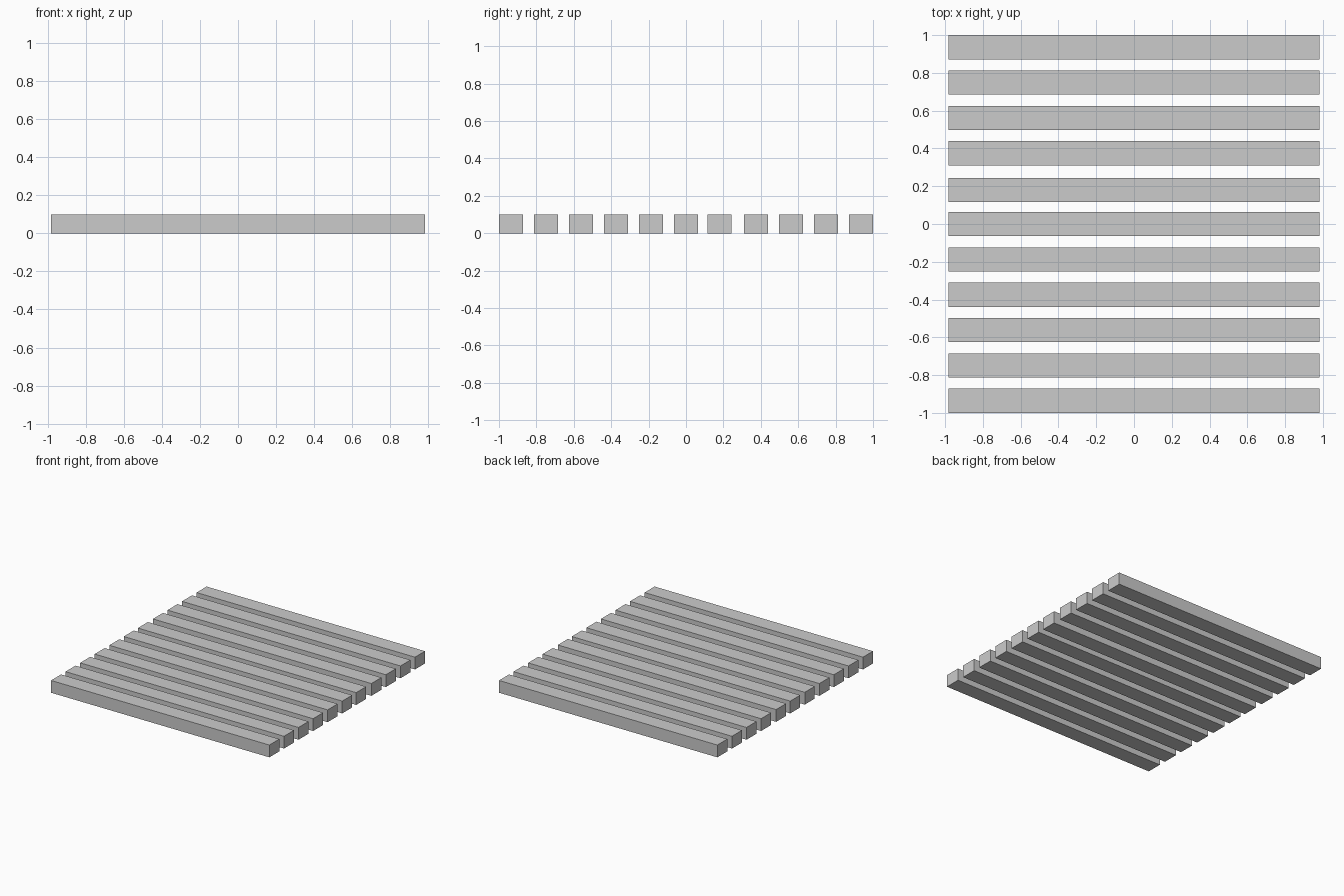
import bpy

if "Cube" in bpy.data.objects:
    bpy.data.objects.remove(bpy.data.objects["Cube"])

COUNT = 11
LENGTH, WIDTH, HEIGHT = 1.966, 0.128, 0.10
STEP = (2.0 - WIDTH) / (COUNT - 1)


def add_slat(index, y):
    bpy.ops.mesh.primitive_cube_add(size=1, location=(0, y, HEIGHT / 2))
    slat = bpy.context.object
    slat.name = f"slat_{index + 1:02d}"
    slat.dimensions = (LENGTH, WIDTH, HEIGHT)
    bpy.ops.object.transform_apply(location=False, rotation=False, scale=True)


# Row of parallel slats; one sits slightly off the even spacing
for i in range(COUNT):
    nudge = -0.007 if i == 6 else 0.0
    add_slat(i, -1 + WIDTH / 2 + i * STEP + nudge)
